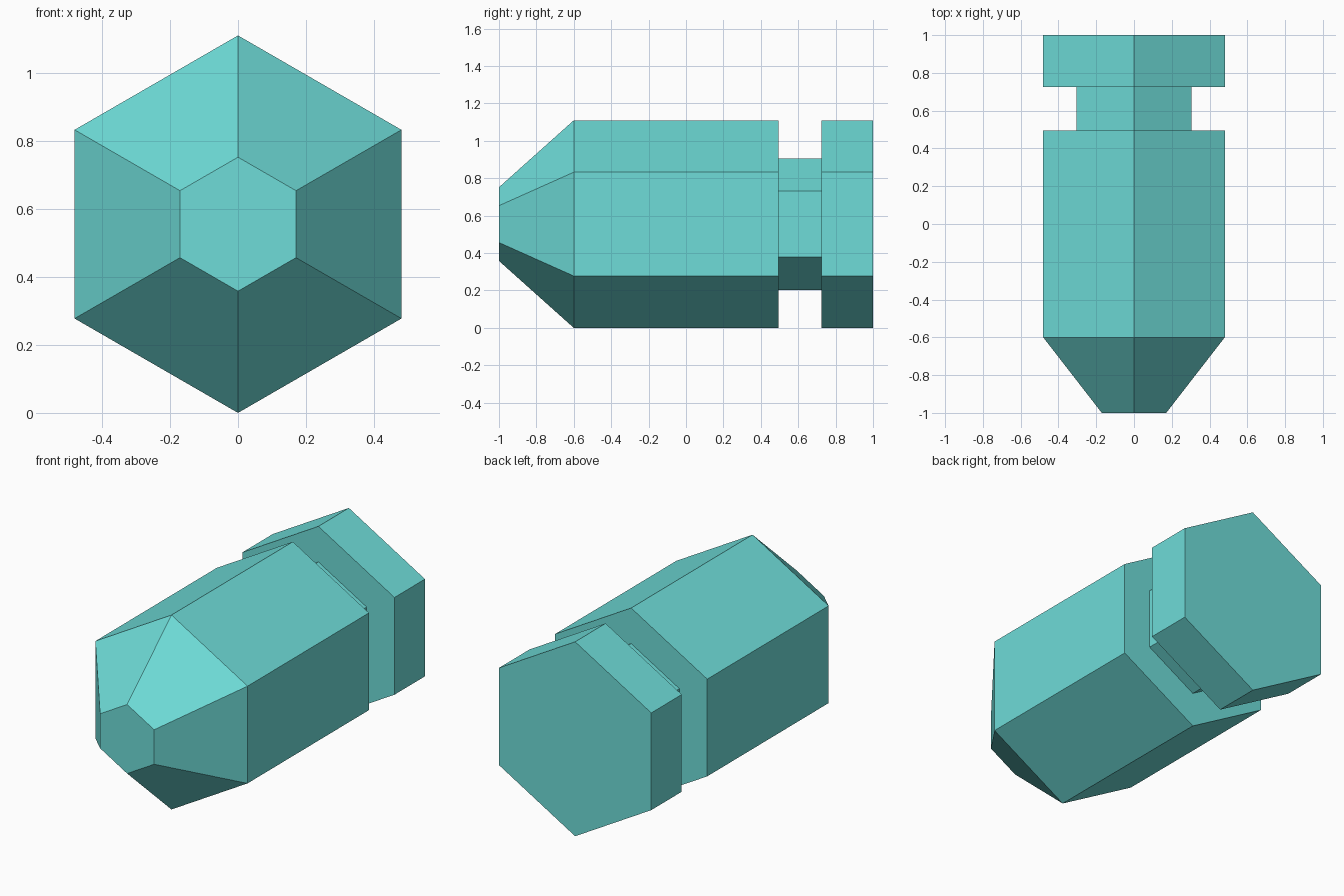
import bpy
import bmesh
import math

cube = bpy.data.objects.get("Cube")
if cube:
    bpy.data.objects.remove(cube, do_unlink=True)

RADIUS = 0.555

# Single flat colour
teal = bpy.data.materials.new("teal")
teal.use_nodes = True
colour = (0.156, 0.716, 0.687, 1)
teal.diffuse_color = colour
teal.node_tree.nodes["Principled BSDF"].inputs["Base Color"].default_value = colour

# Hexagonal sections along y: (y position, radius)
profile = [(-1, 0.197), (-0.6, RADIUS), (0.495, RADIUS), (0.495, 0.352),
           (0.725, 0.352), (0.725, RADIUS), (1, RADIUS)]


def lofted_hexagon(name, sections):
    bm = bmesh.new()
    rings = []
    for y, r in sections:
        angles = [math.radians(90 + 60 * i) for i in range(6)]
        rings.append([bm.verts.new((r * math.cos(a), y, RADIUS + r * math.sin(a)))
                      for a in angles])
    for a, b in zip(rings, rings[1:]):
        for i in range(6):
            j = (i + 1) % 6
            bm.faces.new((a[i], a[j], b[j], b[i]))
    bm.faces.new(rings[0])
    bm.faces.new(rings[-1])
    bmesh.ops.recalc_face_normals(bm, faces=bm.faces)
    mesh = bpy.data.meshes.new(name)
    bm.to_mesh(mesh)
    bm.free()
    mesh.materials.append(teal)
    obj = bpy.data.objects.new(name, mesh)
    bpy.context.collection.objects.link(obj)
    return obj


# Tapered body, recessed neck and end cap in one closed shell
lofted_hexagon("hexagonal_plug", profile)
